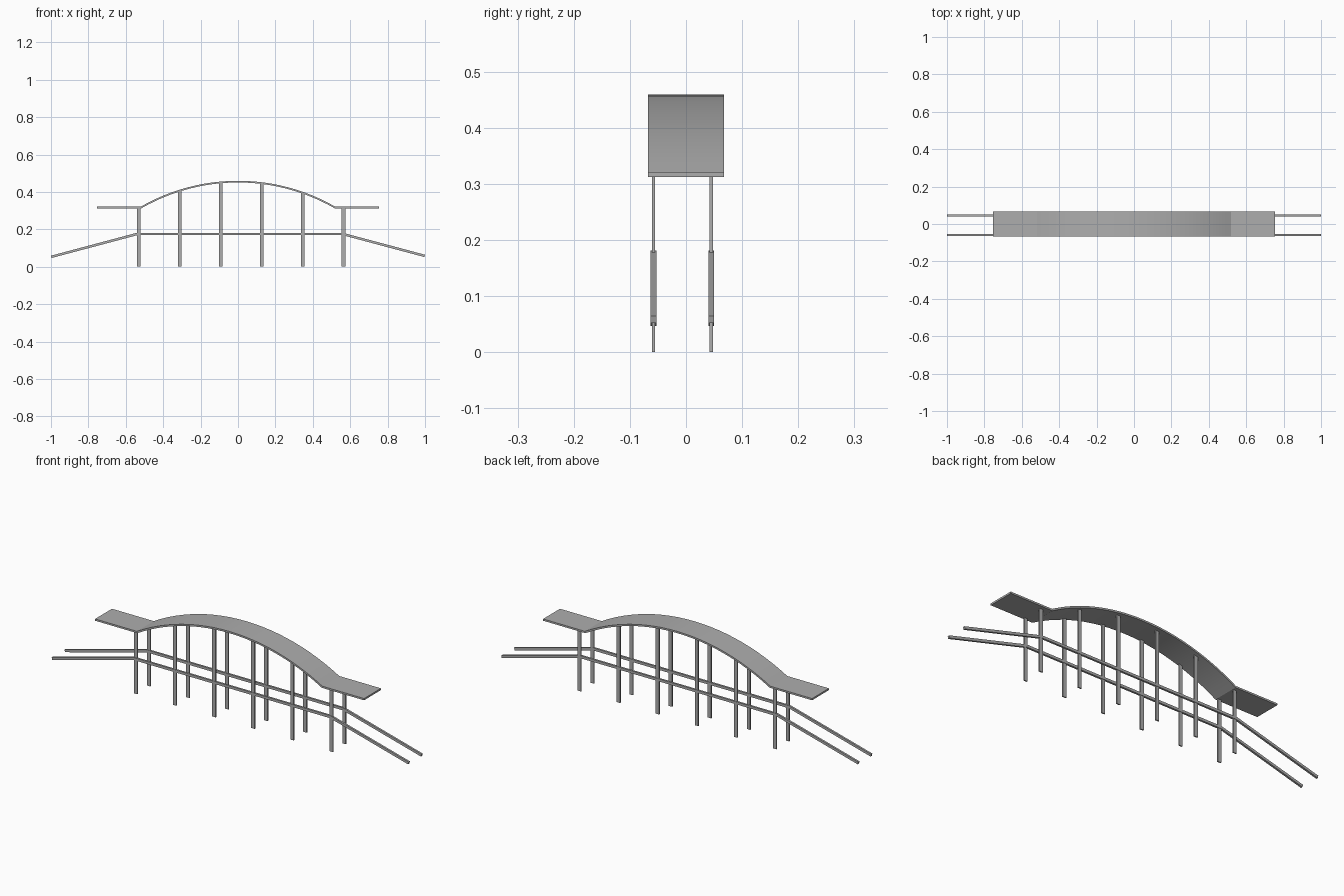
import bpy
import math
from mathutils import Vector

cube = bpy.data.objects.get("Cube")
if cube:
    bpy.data.objects.remove(cube, do_unlink=True)

grey = bpy.data.materials.new("concrete grey")
grey.use_nodes = True
colour = (0.42, 0.42, 0.42, 1)
grey.diffuse_color = colour
grey.node_tree.nodes["Principled BSDF"].inputs["Base Color"].default_value = colour


def ribbon(name, path, thick, y, width):
    """Sweep a rectangular section along an x-z path, with mitred corners."""
    pts = [Vector(p) for p in path]
    verts, faces = [], []
    for i, p in enumerate(pts):
        before = (p - pts[i - 1]).normalized() if i else None
        after = (pts[i + 1] - p).normalized() if i < len(pts) - 1 else None
        before, after = before or after, after or before
        along = (before + after).normalized()
        offset = Vector((-along.y, along.x)) * thick / 2 / along.dot(before)
        for side, up in ((-1, -1), (1, -1), (1, 1), (-1, 1)):
            q = p + offset * up
            verts.append((q.x, y + side * width / 2, q.y))
    for i in range(len(pts) - 1):
        a, b = 4 * i, 4 * i + 4
        for k in range(4):
            n = (k + 1) % 4
            faces.append((a + k, a + n, b + n, b + k))
    last = len(verts) - 4
    faces += [(3, 2, 1, 0), (last, last + 1, last + 2, last + 3)]
    mesh = bpy.data.meshes.new(name)
    mesh.from_pydata(verts, [], faces)
    mesh.materials.append(grey)
    obj = bpy.data.objects.new(name, mesh)
    bpy.context.collection.objects.link(obj)
    return obj


# Arched deck with a flat landing at each end
HALF, BASE, RISE, SEGMENTS = 0.518, 0.317, 0.138, 24
radius = (HALF ** 2 + RISE ** 2) / (2 * RISE)
sweep = math.asin(HALF / radius)


def arch_height(x):
    if abs(x) >= HALF:
        return BASE
    return BASE + RISE - radius + math.sqrt(radius ** 2 - x ** 2)


arc = []
for i in range(SEGMENTS + 1):
    x = radius * math.sin(sweep * (2 * i / SEGMENTS - 1))
    arc.append((x, arch_height(x)))
deck = ribbon("arched_deck", [(-0.753, BASE)] + arc + [(0.753, BASE)], 0.009, 0, 0.135)
bpy.context.view_layer.objects.active = deck
deck.select_set(True)
bpy.ops.object.shade_smooth_by_angle(angle=math.radians(15))
deck.select_set(False)

# Two rows of posts, each with a long rail sloping down at both ends
for side, y in (("front", -0.058), ("back", 0.045)):
    for i in range(6):
        x = -0.53 + i * 0.2188
        ribbon(f"{side}_post_{i + 1}", [(x, 0), (x, arch_height(x))], 0.019, y, 0.006)
    ribbon(f"{side}_rail", [(-0.998, 0.053), (-0.54, 0.175), (0.56, 0.175), (0.998, 0.058)],
           0.013, y, 0.01)
